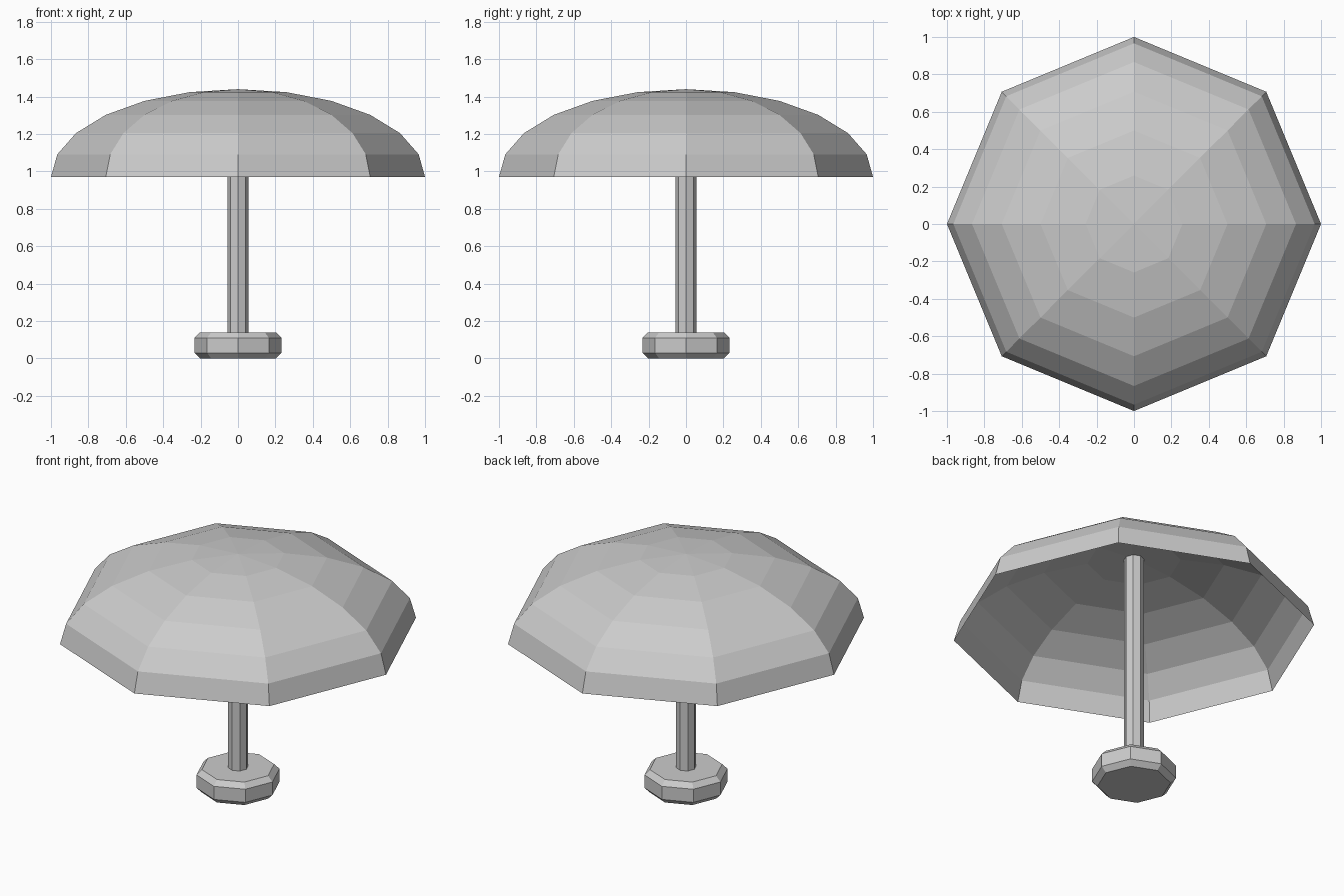
import bpy, bmesh
from math import sin, cos, pi, radians

if "Cube" in bpy.data.objects:
    bpy.data.objects.remove(bpy.data.objects["Cube"])

SIDES = 8


def lathe(name, profile):
    """Spin (radius, z) points into an eight-sided, flat-shaded surface."""
    bm = bmesh.new()
    rings = []
    for r, z in profile:
        count = SIDES if r > 0 else 1
        rings.append([bm.verts.new((r * cos(2 * pi * i / SIDES), r * sin(2 * pi * i / SIDES), z))
                      for i in range(count)])
    for a, b in zip(rings, rings[1:]):
        for i in range(SIDES):
            j = (i + 1) % SIDES
            if len(a) == 1:
                bm.faces.new((a[0], b[j], b[i]))
            elif len(b) == 1:
                bm.faces.new((a[i], a[j], b[0]))
            else:
                bm.faces.new((a[i], a[j], b[j], b[i]))
    mesh = bpy.data.meshes.new(name)
    bm.to_mesh(mesh)
    bm.free()
    obj = bpy.data.objects.new(name, mesh)
    bpy.context.collection.objects.link(obj)
    return obj


# Canopy: open, flattened half sphere in six steps
RIM_Z, RISE = 0.97, 0.47
dome = [(cos(radians(15 * k)), RIM_Z + RISE * sin(radians(15 * k))) for k in range(6)]
lathe("canopy", dome + [(0, RIM_Z + RISE)])

# Pole: from the base up to the underside of the canopy
lathe("pole", [(0.056, 0.13), (0.056, 1.436)])

# Base: chamfered octagonal weight
lathe("base", [(0, 0), (0.203, 0), (0.233, 0.03), (0.233, 0.11), (0.203, 0.14), (0, 0.14)])
